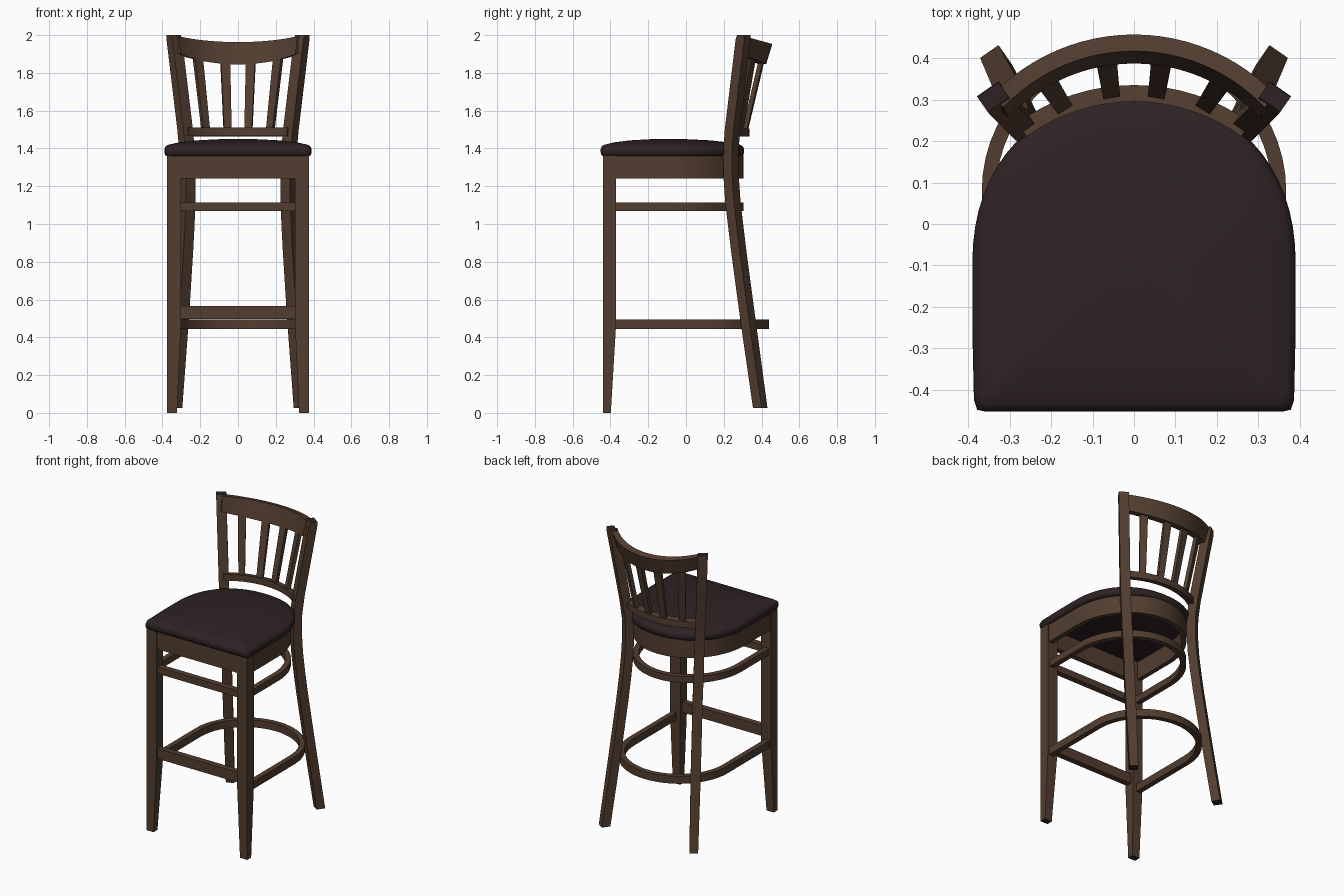
import bpy, bmesh, math

if "Cube" in bpy.data.objects:
    bpy.data.objects.remove(bpy.data.objects["Cube"])


def material(name, rgb):
    m = bpy.data.materials.new(name)
    m.diffuse_color = (*rgb, 1)
    m.use_nodes = True
    m.node_tree.nodes["Principled BSDF"].inputs["Base Color"].default_value = m.diffuse_color
    return m


WOOD = material("walnut wood", (0.085, 0.047, 0.029))
DARK = material("dark upholstery", (0.027, 0.016, 0.017))


def loft(name, rings, mats=(WOOD,), dark_caps=False, angle=35):
    """Skin a list of equal-sized point rings, capping both ends."""
    bm = bmesh.new()
    vs = [[bm.verts.new(p) for p in r] for r in rings]
    n = len(rings[0])
    for a, b in zip(vs, vs[1:]):
        for i in range(n):
            j = (i + 1) % n
            bm.faces.new((a[i], a[j], b[j], b[i]))
    for cap in (vs[0], vs[-1]):
        f = bm.faces.new(cap)
        if dark_caps:
            f.material_index = 1
    bmesh.ops.recalc_face_normals(bm, faces=bm.faces)
    me = bpy.data.meshes.new(name)
    bm.to_mesh(me)
    bm.free()
    for m in mats:
        me.materials.append(m)
    ob = bpy.data.objects.new(name, me)
    bpy.context.collection.objects.link(ob)
    bpy.ops.object.select_all(action='DESELECT')
    ob.select_set(True)
    bpy.context.view_layer.objects.active = ob
    bpy.ops.object.shade_smooth_by_angle(angle=math.radians(angle))
    return ob


def rect(x0, x1, y0, y1, z):
    return [(x0, y0, z), (x1, y0, z), (x1, y1, z), (x0, y1, z)]


def box(name, x0, x1, y0, y1, z0, z1):
    return loft(name, [rect(x0, x1, y0, y1, z0), rect(x0, x1, y0, y1, z1)])


def turned_rect(cx, cy, z, tx, ty, w, d):
    """Rectangle at height z, with tangent direction (tx, ty), half sizes w and d."""
    return [(cx + tx * w * a - ty * d * b, cy + ty * w * a + tx * d * b, z)
            for a, b in ((-1, -1), (1, -1), (1, 1), (-1, 1))]


def hoop(name, a, yc, b, t, z0, z1):
    """U-shaped rail: straight sides and an elliptical back."""
    rings = []
    steps = 28
    for i in range(-1, steps + 2):
        th = math.pi * min(max(i, 0), steps) / steps
        c, s = math.cos(th), math.sin(th)
        y = -0.41 if i in (-1, steps + 1) else yc
        o = (a * c, y + b * s)
        n = ((a - t) * c, y + (b - t) * s)
        rings.append([(*o, z0), (*o, z1), (*n, z1), (*n, z0)])
    return loft(name, rings)


# seat cushion: rounded-back outline, domed in rings
half = [(0.36, -0.452), (0.378, -0.448), (0.386, -0.425), (0.39, -0.25)]
for i in range(17):
    th = math.pi / 2 * i / 16
    half.append((0.39 * math.cos(th) ** (2 / 2.2), -0.1 + 0.408 * math.sin(th) ** (2 / 2.2)))
outline = half + [(-x, y) for x, y in reversed(half[:-1])]
rings = []
for k, z in ((0.965, 1.36), (0.99, 1.366), (1.0, 1.38), (1.0, 1.395), (0.985, 1.41),
             (0.95, 1.419), (0.8, 1.432), (0.55, 1.443), (0.25, 1.449), (0.02, 1.45)):
    rings.append([(x * k, -0.1 + (y + 0.1) * k, z) for x, y in outline])
loft("seat", rings, mats=(DARK,), angle=60)

# aprons, stretchers and footrest
hoop("apron_hoop", 0.37, -0.1, 0.405, 0.03, 1.24, 1.362)
box("front_apron", -0.31, 0.31, -0.435, -0.40, 1.24, 1.362)
hoop("upper_hoop", 0.362, -0.08, 0.385, 0.035, 1.07, 1.115)
box("upper_front_rail", -0.31, 0.31, -0.425, -0.385, 1.07, 1.115)
hoop("lower_hoop", 0.367, 0.08, 0.36, 0.035, 0.445, 0.495)
box("front_footrest", -0.31, 0.31, -0.43, -0.39, 0.498, 0.567)

# legs
REAR = [(0.026, 0.333, 0.393), (0.5, 0.301, 0.327), (0.85, 0.279, 0.280), (1.0, 0.271, 0.262),
        (1.12, 0.267, 0.248), (1.25, 0.265, 0.239), (1.38, 0.269, 0.237), (1.5, 0.280, 0.246),
        (1.7, 0.304, 0.270), (1.975, 0.337, 0.303)]
for s, side in ((-1, "left"), (1, "right")):
    loft("front_leg_" + side,
         [rect(s * xi, s * 0.377, -0.44, yi, z)
          for xi, yi, z in ((0.323, -0.398, 0), (0.302, -0.37, 0.47), (0.302, -0.37, 1.362))],
         mats=(WOOD, DARK), dark_caps=True)
    tx, ty = 0.82, -0.57 * s
    rings = [turned_rect(s * x, y, z, tx, ty, 0.031 if z > 0.1 else 0.027, 0.028)
             for z, x, y in REAR]
    rings.append(turned_rect(s * 0.34, 0.306, 2.0, tx, ty, 0.031, 0.022))
    loft("rear_leg_" + side, rings, mats=(WOOD, DARK), dark_caps=True)

# curved crest rail, leaning back and rising to its ends
rings = []
for i in range(-12, 13):
    t = i / 12
    th = math.radians(51) * t
    u = t * t
    ring = []
    for r, cy, z in ((0.39, 0.027, 1.963 + 0.032 * u), (0.43, 0.027, 1.953 + 0.042 * u),
                     (0.413, 0.012, 1.848 + 0.055 * u), (0.375, 0.012, 1.845 + 0.055 * u)):
        r += 0.015 * u
        ring.append((r * math.sin(th), cy + r * math.cos(th), z))
    rings.append(ring)
loft("crest_rail", rings)

# lower back rail
rings = []
for i in range(-8, 9):
    th = math.radians(36) * i / 8
    rings.append([(r * math.sin(th), -0.145 + r * math.cos(th), z)
                  for r, z in ((0.44, 1.467), (0.44, 1.511), (0.48, 1.505), (0.48, 1.462))])
loft("lower_back_rail", rings)

# back slats, turned to follow the curve
for n, (xb, xt) in enumerate(((-0.17, -0.212), (-0.055, -0.068), (0.055, 0.068), (0.17, 0.212))):
    sn = xt / 0.394
    cs = math.sqrt(1 - sn * sn)
    loft("back_slat_%d" % (n + 1), [
        turned_rect(xb, -0.145 + math.sqrt(0.46 ** 2 - xb * xb), 1.49, cs, -sn, 0.02, 0.012),
        turned_rect(xt, 0.014 + 0.394 * cs, 1.875, cs, -sn, 0.025, 0.012)])
